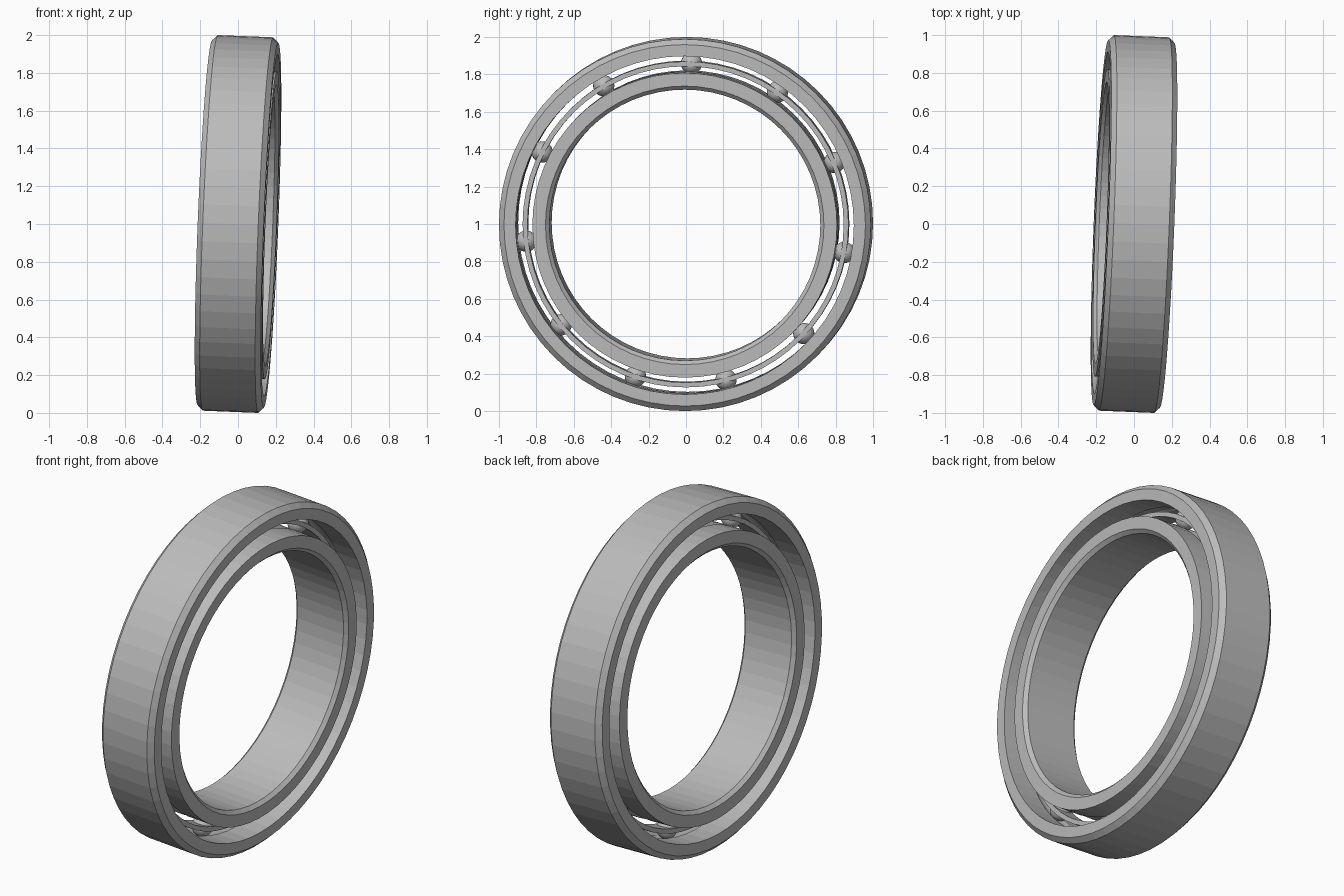
import bpy, bmesh, math
from mathutils import Vector, Matrix

default = bpy.data.objects.get("Cube")
if default:
    bpy.data.objects.remove(default, do_unlink=True)

steel = bpy.data.materials.new("grey_steel")
steel.use_nodes = True
grey = (0.5, 0.5, 0.5, 1)
steel.diffuse_color = grey
steel.node_tree.nodes["Principled BSDF"].inputs["Base Color"].default_value = grey

SEGMENTS = 64
BALLS = 11
HALF = 0.175          # half width of the bearing
PITCH = 0.86          # radius of the ball circle
BALL_R = 0.057
CHAMFER = 0.028

# The axle leans slightly away from the x axis
axis = Vector((1, -0.04, -0.04))
tilt = Vector((1, 0, 0)).rotation_difference(axis).to_matrix().to_4x4()
placement = Matrix.Translation((0, 0, 1)) @ tilt


def add_object(name, bm):
    bmesh.ops.recalc_face_normals(bm, faces=bm.faces)
    mesh = bpy.data.meshes.new(name)
    bm.to_mesh(mesh)
    bm.free()
    mesh.materials.append(steel)
    obj = bpy.data.objects.new(name, mesh)
    bpy.context.collection.objects.link(obj)
    obj.matrix_world = placement
    return obj


def lathe(name, profile):
    """Turn a closed (x, radius) profile about the x axis."""
    bm = bmesh.new()
    rings = []
    for i in range(SEGMENTS):
        a = math.tau * i / SEGMENTS
        rings.append([bm.verts.new((x, r * math.sin(a), r * math.cos(a)))
                      for x, r in profile])
    n = len(profile)
    for i, ring in enumerate(rings):
        following = rings[(i + 1) % SEGMENTS]
        for j in range(n):
            k = (j + 1) % n
            bm.faces.new((ring[j], ring[k], following[k], following[j]))
    return add_object(name, bm)


def raceway(surface, side):
    """Shallow groove that seats the balls, from -x to +x."""
    depth = abs(surface - PITCH)
    reach = math.acos(depth / (BALL_R + 0.001))
    angles = [reach * (i / 3 - 1) for i in range(7)]
    return [(BALL_R * math.sin(a), PITCH + side * BALL_R * math.cos(a)) for a in angles]


# Outer race, chamfered on its outside edges
OUTER, OUTER_IN = 0.995, 0.905
lathe("outer_race", [(-HALF, OUTER_IN)] + raceway(OUTER_IN, 1) + [
    (HALF, OUTER_IN), (HALF, OUTER - CHAMFER), (HALF - CHAMFER, OUTER),
    (CHAMFER - HALF, OUTER), (-HALF, OUTER - CHAMFER)])

# Inner race, chamfered along the bore
BORE, INNER_OUT = 0.725, 0.815
lathe("inner_race", [(-HALF, INNER_OUT)] + raceway(INNER_OUT, -1) + [
    (HALF, INNER_OUT), (HALF, BORE + 0.02), (HALF - 0.02, BORE),
    (0.02 - HALF, BORE), (-HALF, BORE + 0.02)])

# Thin cage ring that spaces the balls
lathe("cage", [(-0.06, 0.846), (0.06, 0.846), (0.06, 0.872), (-0.06, 0.872)])

# Balls
for i in range(BALLS):
    a = math.radians(2) + math.tau * i / BALLS
    bm = bmesh.new()
    bmesh.ops.create_uvsphere(
        bm, u_segments=20, v_segments=12, radius=BALL_R,
        matrix=Matrix.Translation((0, PITCH * math.sin(a), PITCH * math.cos(a))))
    for face in bm.faces:
        face.smooth = True
    add_object(f"ball_{i + 1}", bm)
